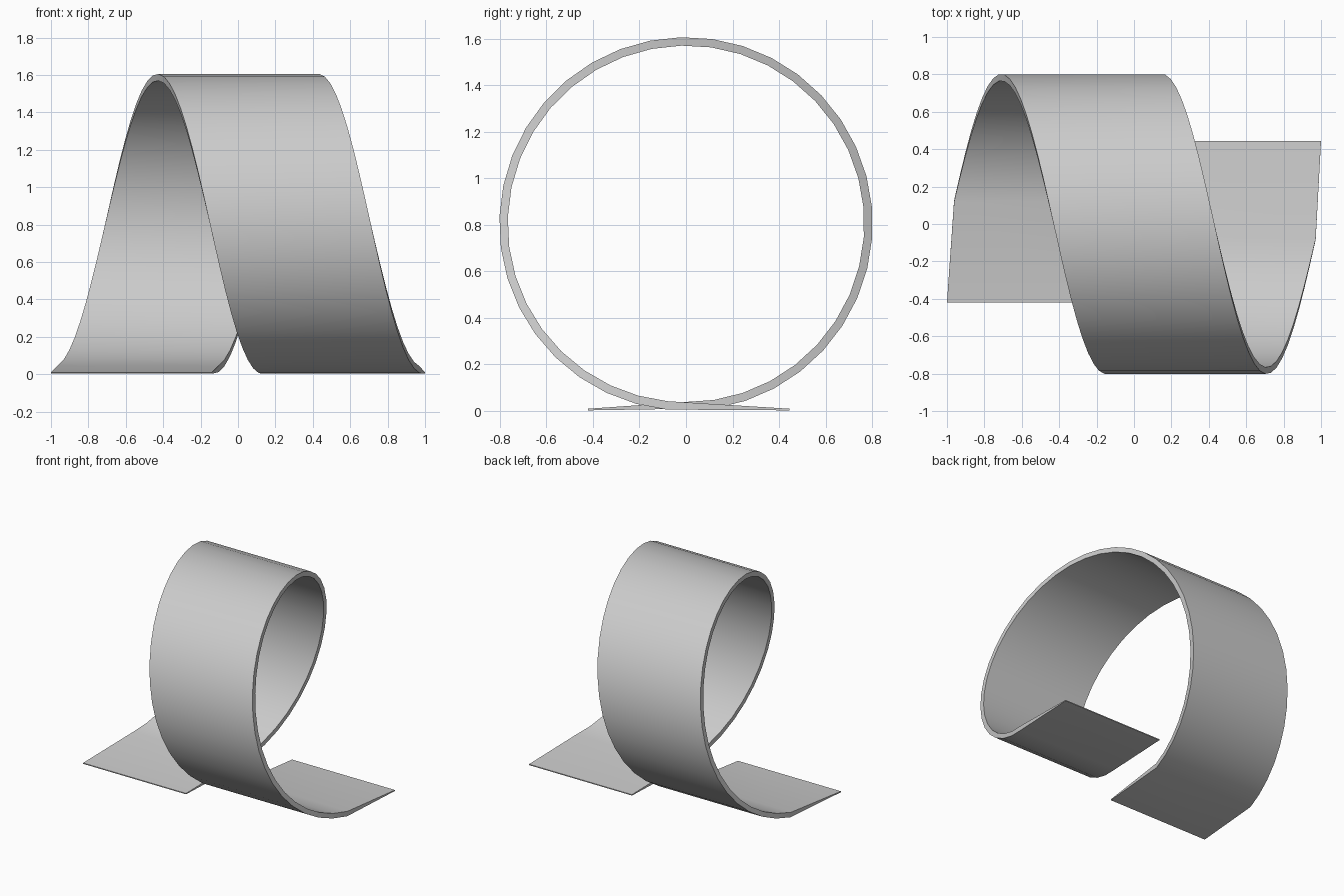
import bpy
import bmesh
from math import sin, cos, radians

cube = bpy.data.objects.get("Cube")
if cube:
    bpy.data.objects.remove(cube, do_unlink=True)

OUTER, INNER, CENTRE_Z = 0.802, 0.766, 0.804
HALF_WIDTH = 0.43
ADVANCE = 0.56 / 180      # sideways travel per degree
START, END, STEPS = -171, 174, 36

grey = bpy.data.materials.new("plain grey")
grey.use_nodes = True
grey.diffuse_color = (0.6, 0.6, 0.6, 1)
grey.node_tree.nodes["Principled BSDF"].inputs["Base Color"].default_value = (0.6, 0.6, 0.6, 1)

bm = bmesh.new()


def section(x, outer, inner):
    """Four corners of the band; outer and inner are (y, z) pairs."""
    corners = ((-HALF_WIDTH, outer), (HALF_WIDTH, outer),
               (HALF_WIDTH, inner), (-HALF_WIDTH, inner))
    return [bm.verts.new((x + dx, y, z)) for dx, (y, z) in corners]


def on_circle(radius, angle):
    return -radius * sin(angle), CENTRE_Z + radius * cos(angle)


# Tapered tail, helical loop, tapered tail
rings = [section(-0.57, (-0.42, 0.003), (-0.42, 0.010))]
for i in range(STEPS + 1):
    deg = START + (END - START) * i / STEPS
    a = radians(deg)
    rings.append(section(deg * ADVANCE, on_circle(OUTER, a), on_circle(INNER, a)))
rings.append(section(0.57, (0.445, 0.003), (0.445, 0.010)))

# Skin the sections and close both ends
for a, b in zip(rings, rings[1:]):
    for k in range(4):
        n = (k + 1) % 4
        bm.faces.new((a[k], a[n], b[n], b[k]))
bm.faces.new(rings[0])
bm.faces.new(rings[-1])
bmesh.ops.recalc_face_normals(bm, faces=bm.faces)

mesh = bpy.data.meshes.new("ribbon_loop")
bm.to_mesh(mesh)
bm.free()
mesh.materials.append(grey)
ribbon = bpy.data.objects.new("ribbon_loop", mesh)
bpy.context.collection.objects.link(ribbon)

# Smooth band with crisp rims
bpy.ops.object.select_all(action='DESELECT')
ribbon.select_set(True)
bpy.context.view_layer.objects.active = ribbon
bpy.ops.object.shade_smooth_by_angle(angle=radians(40))
